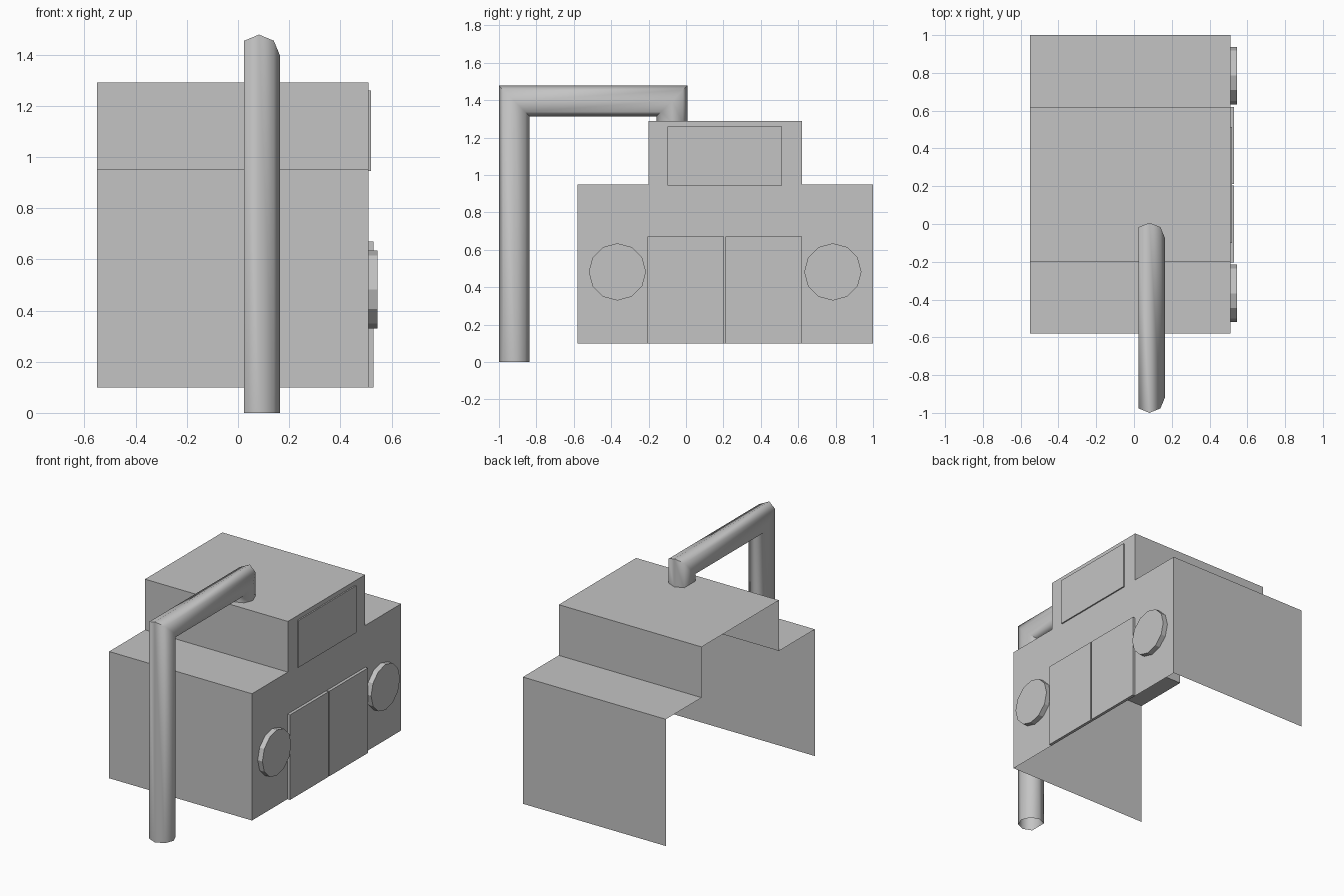
import bpy
import bmesh
from math import cos, sin, pi
from mathutils import Vector

cube = bpy.data.objects.get("Cube")
if cube:
    bpy.data.objects.remove(cube, do_unlink=True)

grey = bpy.data.materials.new("plain_grey")
grey.use_nodes = True
colour = (0.55, 0.55, 0.55, 1)
grey.diffuse_color = colour
grey.node_tree.nodes["Principled BSDF"].inputs["Base Color"].default_value = colour

SIDE = 0.51    # x of the closed side wall
OPEN = -0.55   # x of the open side


def finish(name, bm, outward=True):
    if outward:
        bmesh.ops.recalc_face_normals(bm, faces=bm.faces[:])
    mesh = bpy.data.meshes.new(name)
    bm.to_mesh(mesh)
    bm.free()
    mesh.materials.append(grey)
    obj = bpy.data.objects.new(name, mesh)
    bpy.context.collection.objects.link(obj)
    return obj


def plate(name, y0, y1, z0, z1, depth):
    """Raised panel on the closed side wall."""
    bm = bmesh.new()
    bmesh.ops.create_cube(bm, size=1)
    bmesh.ops.scale(bm, vec=(depth, y1 - y0, z1 - z0), verts=bm.verts)
    bmesh.ops.translate(bm, vec=(SIDE + depth / 2, (y0 + y1) / 2, (z0 + z1) / 2), verts=bm.verts)
    return finish(name, bm)


# Body shell: stepped wall and roofs, open underneath and on one side
profile = [(-0.58, 0.1), (-0.58, 0.95), (-0.2, 0.95), (-0.2, 1.29),
           (0.62, 1.29), (0.62, 0.95), (1.0, 0.95), (1.0, 0.1)]
bm = bmesh.new()
near = [bm.verts.new((SIDE, y, z)) for y, z in profile]
far = [bm.verts.new((OPEN, y, z)) for y, z in profile]
bm.faces.new(near[::-1])
for i in range(len(profile) - 1):
    bm.faces.new((near[i], near[i + 1], far[i + 1], far[i]))
finish("body_shell", bm, outward=False)

# Doors and window panel
plate("front_door", -0.205, 0.203, 0.1, 0.67, 0.02)
plate("rear_door", 0.212, 0.62, 0.1, 0.67, 0.02)
plate("window_panel", -0.1, 0.513, 0.945, 1.26, 0.009)

# Round discs beside the doors
for name, y in (("front_disc", -0.367), ("rear_disc", 0.785)):
    bm = bmesh.new()
    bmesh.ops.create_cone(bm, cap_ends=True, segments=12, radius1=0.153, radius2=0.153, depth=0.035)
    for v in bm.verts:
        v.co = Vector((SIDE + 0.0175 + v.co.z, y + v.co.x, 0.482 + v.co.y))
    finish(name, bm)

# Bent pipe: mitred tube with open ends and one flattened side
RADIUS = 0.082
angles = [k * pi / 4 for k in range(8) if k != 4]
path = [((-0.918, 0), (-1, 0)), ((-0.918, 1.396), (-1, 1)),
        ((-0.075, 1.396), (1, 1)), ((-0.075, 1.28), (1, 0))]
bm = bmesh.new()
rings = []
for (y, z), (uy, uz) in path:
    rings.append([bm.verts.new((0.082 + RADIUS * cos(a),
                                y + RADIUS * sin(a) * uy,
                                z + RADIUS * sin(a) * uz)) for a in angles])
for a, b in zip(rings, rings[1:]):
    for i in range(len(angles)):
        j = (i + 1) % len(angles)
        bm.faces.new((a[i], a[j], b[j], b[i]))
pipe = finish("bent_pipe", bm)
bpy.ops.object.select_all(action='DESELECT')
pipe.select_set(True)
bpy.context.view_layer.objects.active = pipe
bpy.ops.object.shade_smooth_by_angle(angle=1.25)
